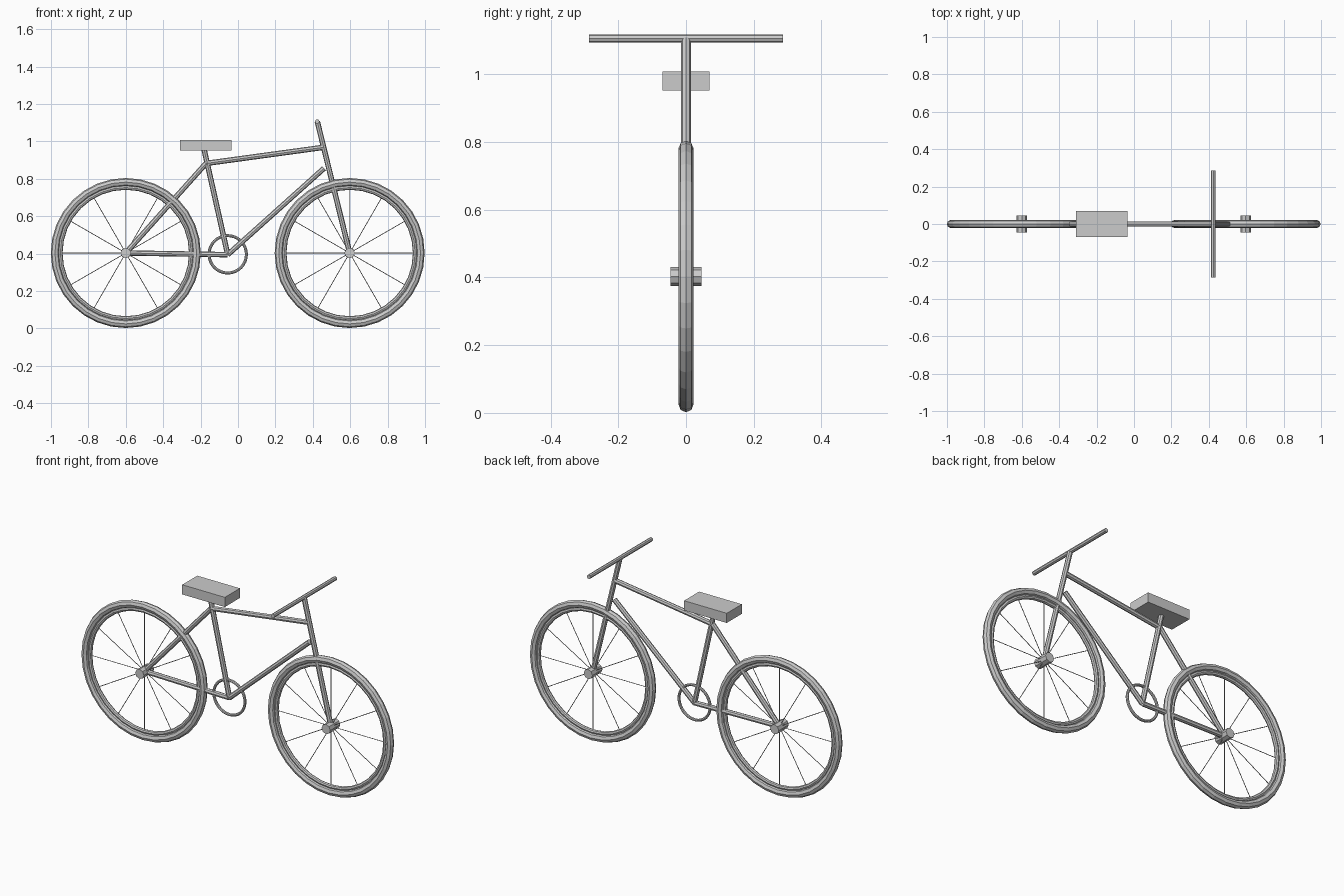
import bpy
import math
from mathutils import Vector

cube = bpy.data.objects.get("Cube")
if cube:
    bpy.data.objects.remove(cube, do_unlink=True)

grey = bpy.data.materials.new("plain_grey")
grey.use_nodes = True
GREY = (0.6, 0.6, 0.6, 1)
grey.diffuse_color = GREY
grey.node_tree.nodes["Principled BSDF"].inputs["Base Color"].default_value = GREY


def finish(name):
    ob = bpy.context.object
    ob.name = name
    ob.data.materials.append(grey)
    return ob


def tube(name, start, end, radius, sides=8):
    a, b = Vector(start), Vector(end)
    bpy.ops.mesh.primitive_cylinder_add(
        vertices=sides, radius=radius, depth=(b - a).length, location=(a + b) / 2,
        rotation=(b - a).to_track_quat('Z', 'Y').to_euler())
    return finish(name)


def ring(name, centre, major, minor, segments=32, sides=8):
    bpy.ops.mesh.primitive_torus_add(
        major_segments=segments, minor_segments=sides, major_radius=major,
        minor_radius=minor, location=centre, rotation=(math.pi / 2, 0, 0))
    return finish(name)


# Key points of the frame
AXLE_Z = 0.403
rear = Vector((-0.6, 0, AXLE_Z))
front = Vector((0.597, 0, AXLE_Z))
crank = Vector((-0.055, 0, 0.394))
seat_joint = Vector((-0.171, 0, 0.882))
bar = Vector((0.424, 0, 1.106))

# Wheels: tyre, rim, hub and twelve spokes
for side, hub in (("rear", rear), ("front", front)):
    ring(side + "_tyre", hub, 0.379, 0.022)
    ring(side + "_rim", hub, 0.35, 0.012)
    half = Vector((0, 0.046, 0))
    tube(side + "_hub", hub - half, hub + half, 0.028)
    for i in range(12):
        a = math.radians(30 * i)
        tip = hub + Vector((math.cos(a), 0, math.sin(a))) * 0.35
        tube(f"{side}_spoke_{i + 1}", hub, tip, 0.002, 6)

# Frame tubes
TUBE = 0.0145
tube("chain_stay", rear, crank, TUBE)
tube("seat_stay", rear, seat_joint, TUBE)
tube("seat_tube", crank, (-0.182, 0, 0.96), TUBE)
tube("top_tube", seat_joint, (0.458, 0, 0.968), TUBE)
tube("down_tube", crank, (0.46, 0, 0.856), TUBE)
tube("fork_and_stem", front, bar, TUBE)

# Handlebar, chain ring and saddle
tube("handlebar", bar - Vector((0, 0.287, 0)), bar + Vector((0, 0.287, 0)), 0.012)
ring("chain_ring", crank + Vector((0, 0, 0.002)), 0.1, 0.008)
bpy.ops.mesh.primitive_cube_add(size=1, location=(-0.173, 0, 0.98))
saddle = finish("saddle")
saddle.scale = (0.274, 0.138, 0.056)
